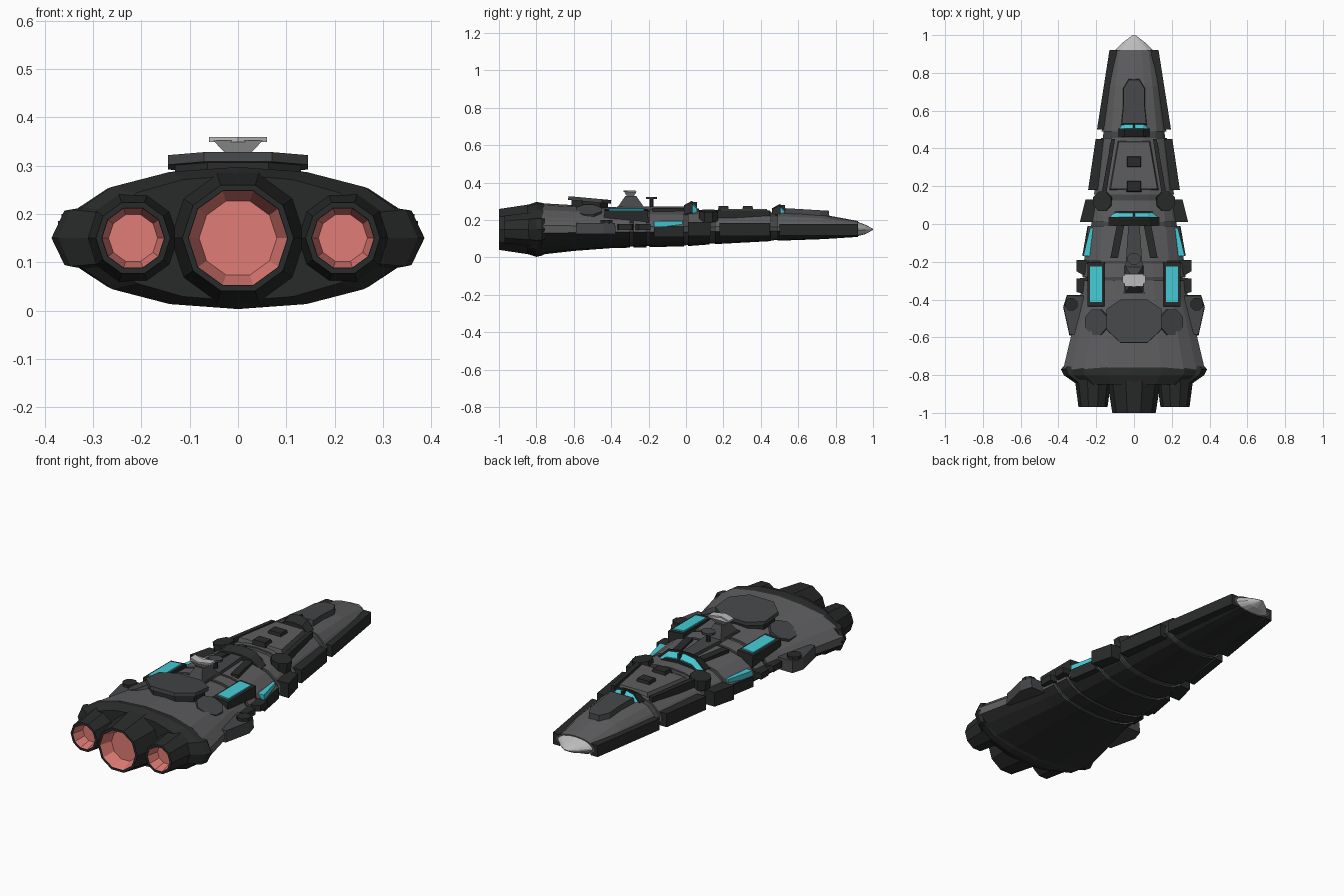
import bpy, bmesh, math
from mathutils import Matrix, Vector

if "Cube" in bpy.data.objects:
    bpy.data.objects.remove(bpy.data.objects["Cube"])


def material(name, r, g, b):
    m = bpy.data.materials.new(name)
    m.diffuse_color = (r, g, b, 1)
    m.use_nodes = True
    m.node_tree.nodes["Principled BSDF"].inputs["Base Color"].default_value = m.diffuse_color
    return m


GREY = material("hull_grey", .11, .11, .115)
MID = material("mid_grey", .06, .062, .065)
DARK = material("dark_grey", .022, .024, .023)
LIGHT = material("light_grey", .5, .5, .5)
CYAN = material("cyan_glass", .06, .6, .68)
PINK = material("engine_glow", .75, .2, .18)


def build(name, verts, faces, mat, mirror=False, low=None):
    """Mesh object, optionally doubled across x, lower faces optionally another colour."""
    bm = bmesh.new()
    for s in ((1, -1) if mirror else (1,)):
        vs = [bm.verts.new((v[0] * s, v[1], v[2])) for v in verts]
        for f in faces:
            bm.faces.new([vs[i] for i in f])
    bmesh.ops.recalc_face_normals(bm, faces=bm.faces)
    if low:
        for f in bm.faces:
            f.material_index = int(f.calc_center_median().z < .14)
    me = bpy.data.meshes.new(name)
    bm.to_mesh(me)
    bm.free()
    me.materials.append(mat)
    if low:
        me.materials.append(low)
    ob = bpy.data.objects.new(name, me)
    bpy.context.collection.objects.link(ob)
    return ob


def loft(name, rings, mat, mirror=False, low=None, caps=(True, True)):
    n = len(rings[0])
    verts = [p for r in rings for p in r]
    faces = [(k * n + i, k * n + (i + 1) % n, (k + 1) * n + (i + 1) % n, (k + 1) * n + i)
             for k in range(len(rings) - 1) for i in range(n)]
    if caps[0]:
        faces.append(tuple(range(n)))
    if caps[1]:
        faces.append(tuple(range(len(verts) - n, len(verts))))
    return build(name, verts, faces, mat, mirror, low)


def prism(name, pts, z0, z1, mat, mirror=False, top=1.0, rot=(0, 0)):
    """Vertical prism on a plan outline; top scales the upper outline, rot tilts it."""
    cx = sum(p[0] for p in pts) / len(pts)
    cy = sum(p[1] for p in pts) / len(pts)
    c = Vector((cx, cy, (z0 + z1) / 2))
    m = Matrix.Rotation(rot[1], 3, 'Y') @ Matrix.Rotation(rot[0], 3, 'X')
    rings = [[c + m @ (Vector((cx + (x - cx) * s, cy + (y - cy) * s, z)) - c) for x, y in pts]
             for z, s in ((z0, 1), (z1, top))]
    return loft(name, rings, mat, mirror)


def rect(x0, x1, y0, y1):
    return [(x0, y0), (x1, y0), (x1, y1), (x0, y1)]


def disc(x, y, rx, ry, n=8):
    return [(x + rx * math.cos((i + .5) * math.tau / n), y + ry * math.sin((i + .5) * math.tau / n))
            for i in range(n)]


# Hull cross-section and stations (y, half width, bottom, top)
HULL = [(0, 1), (.38, .93), (.7, .74), (.88, .45), (1, .15)]
RIM = [(0, 1), (.38, .93), (.7, .72), (.86, .43), (.93, .4), (1, 0)]
STATIONS = [(.92, .11, .11, .195), (.73, .14, .098, .23), (.5, .17, .09, .245),
            (.13, .215, .07, .25), (0, .24, .06, .255), (-.2, .265, .055, .26),
            (-.4, .285, .05, .27), (-.6, .335, .035, .28), (-.77, .375, .016, .29)]


def section(y, w, zb, zt, prof=HULL, s=1.0):
    up = [(fx * w * s, .15 + fz * (zt - .15) * s) for fx, fz in prof]
    lo = [(fx * w * s, .15 - fz * (.15 - zb) * s) for fx, fz in reversed(prof) if fz]
    right = up + lo
    left = [(-x, z) for x, z in reversed(right) if x > 0]
    return [(x, y, z) for x, z in right + left]


def station(y):
    for a, b in zip(STATIONS, STATIONS[1:]):
        if a[0] >= y >= b[0]:
            t = (a[0] - y) / (a[0] - b[0])
            return tuple(p + (q - p) * t for p, q in zip(a, b))


# Inner core seen in the gaps, and the armoured hull segments
loft("hull_core", [section(*s, s=.94) for s in STATIONS], MID)
for i, (a, b) in enumerate([(.92, .49), (.455, .155), (.125, .01), (-.01, -.195),
                            (-.21, -.28), (-.3, -.77)]):
    ys = [a] + [s[0] for s in STATIONS if b < s[0] < a] + [b]
    loft(f"hull_segment_{i + 1}", [section(*station(y)) for y in ys], GREY, low=DARK)

# Nose tip and rear rim
loft("nose_tip", [section(.92, .1, .115, .19), section(.96, .06, .125, .175),
                  section(1, .008, .147, .153)], LIGHT)
loft("rear_rim", [section(-.755, .375, .018, .288, RIM), section(-.77, .386, .01, .292, RIM),
                  section(-.8, .372, .003, .297, RIM), section(-.85, .3, .02, .28, RIM)], DARK)


# Engines: housing with recess, glowing lining
def lathe(name, cx, prof, mat, mirror, caps):
    rings = [[(cx + r * math.cos(i * math.tau / 10), y, .15 + r * math.sin(i * math.tau / 10))
              for i in range(10)] for y, r in prof]
    loft(name, rings, mat, mirror, caps=caps)


for name, cx, end, r0, r1, ri in (("centre_engine", 0, -1, .148, .115, .103),
                                  ("side_engine", .217, -.97, .1, .077, .065)):
    m = cx > 0
    lathe(name, cx, [(-.79, r0), (end, r1), (end, ri), (end + .07, ri * .78)], DARK, m, (True, True))
    lathe(name + "_glow", cx, [(end + .001, ri - .001), (end + .065, ri * .78)], PINK, m, (False, True))

# Side armour strips, vents and fins
for name, pts, z0, z1 in (
        ("bow_strip", [(.09, .92), (.13, .92), (.196, .5), (.14, .5)], .118, .178),
        ("fore_strip", [(.16, .45), (.203, .45), (.243, .18), (.19, .18)], .115, .185),
        ("mid_strip", [(.2, .13), (.257, .13), (.287, .01), (.22, .01)], .115, .19),
        ("aft_strip", [(.2, -.01), (.246, -.01), (.274, -.17), (.22, -.17)], .11, .165),
        ("vent_front", [(.24, -.19), (.305, -.19), (.305, -.25), (.27, -.27), (.24, -.27)], .148, .18),
        ("vent_rear", [(.24, -.28), (.305, -.29), (.305, -.36), (.24, -.375)], .148, .18)):
    prism(name, pts, z0, z1, DARK, True)
prism("side_window", [(.195, -.02), (.232, -.02), (.269, -.17), (.22, -.17)], .166, .194, CYAN, True)
prism("side_fin", [(.26, -.375), (.355, -.375), (.375, -.44), (.342, -.59), (.28, -.59)],
      .125, .185, MID, True, .95)
prism("fin_disc", disc(.332, -.425, .036, .036), .18, .2, DARK, True)

# Bow deck block and raised fore deck
prism("bow_deck_block", [(-.03, .77), (.03, .77), (.06, .72), (.06, .62), (.07, .52),
                         (-.07, .52), (-.06, .62), (-.06, .72)], .21, .256, MID, top=.93, rot=(-.06, 0))
prism("fore_deck", [(-.085, .44), (.085, .44), (.13, .18), (-.13, .18)], .235, .258, GREY, top=.95)
prism("fore_deck_rail", [(.1, .45), (.12, .45), (.17, .17), (.145, .17)], .21, .25, DARK, True)
for i, y in enumerate((.33, .2)):
    prism(f"deck_step_{i + 1}", rect(-.04, .04, y - .03, y + .03), .25, .274, DARK, top=.85)
prism("mid_disc", disc(.165, .12, .052, .055), .195, .25, DARK, True, rot=(0, .15))


# Arched bridges with wide forward windows
def arch(y, w, zb, zt):
    right = [(w, zb), (w, zb + .4 * (zt - zb)), (.6 * w, zb + .9 * (zt - zb)), (.15 * w, zt)]
    return [(x, y, z) for x, z in right + [(-x, z) for x, z in reversed(right)]]


for name, y, w, zt in (("fore_bridge", .5, .085, .285), ("main_bridge", .03, .135, .302)):
    loft(name, [arch(y - .04, w, .2, zt - .022), arch(y, w, .2, zt),
                arch(y + .006, w, .2, zt)], DARK)
    loft(name + "_window", [arch(y + .004, w * .94, .2, zt - .008),
                            arch(y + .028, w * .9, .2, zt - .034)], CYAN)
    loft(name + "_sill", [arch(y + .004, w, .19, zt - .036), arch(y + .04, w, .19, zt - .04)], DARK)
    prism(name + "_divider", rect(-.006, .006, y, y + .03), zt - .04, zt - .005, DARK)

# Aft deck: ribs, central console, light panels
prism("deck_rib", [(.05, 0), (.09, 0), (.125, -.18), (.085, -.18)], .225, .264, DARK, True)
prism("centre_console", [(-.03, -.01), (.03, -.01), (.055, -.37), (-.055, -.37)], .24, .272, MID)
prism("panel_frame", rect(.153, .246, -.44, -.2), .19, .255, DARK, True, .96, (0, .08))
prism("light_panel", rect(.168, .233, -.412, -.225), .24, .262, CYAN, True, 1, (0, .08))

# Sensor mast, dish and small post
prism("sensor_mast", rect(-.05, .05, -.37, -.22), .262, .328, MID, top=.4)
prism("dish_neck", rect(-.027, .027, -.315, -.28), .326, .352, LIGHT, top=1.9)
prism("dish", [(-.06, -.27), (0, -.292), (.06, -.27), (.06, -.312), (0, -.335), (-.06, -.312)],
      .349, .359, LIGHT)
prism("small_post", disc(0, -.185, .012, .012), .265, .318, DARK)
prism("small_post_cap", disc(0, -.185, .037, .032), .313, .324, MID)

# Big rear platform and slanted side discs
platform = [(-.07, -.4), (.07, -.4), (.145, -.45), (.145, -.56), (.07, -.63),
            (-.07, -.63), (-.145, -.56), (-.145, -.45)]
prism("platform_base", [(x * .9, -.515 + (y + .515) * .85) for x, y in platform], .255, .302, DARK, rot=(-.08, 0))
prism("platform", platform, .297, .317, MID, rot=(-.09, 0))
prism("slanted_disc", disc(.195, -.52, .068, .073), .228, .258, MID, True, rot=(0, .42))
